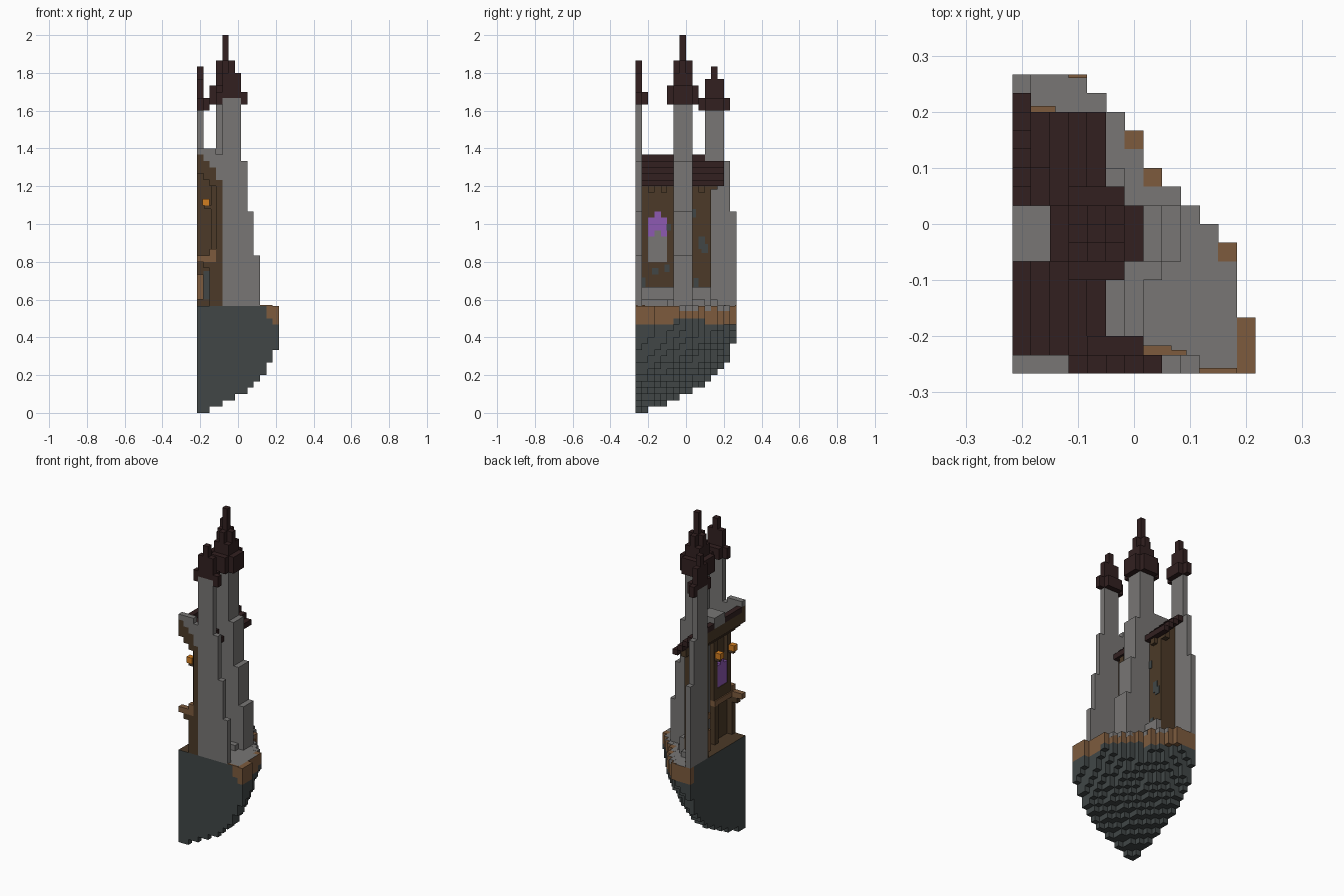
import bpy, bmesh, math
from mathutils import Vector

cube = bpy.data.objects.get("Cube")
if cube:
    bpy.data.objects.remove(cube, do_unlink=True)

V = 1 / 30                      # one block
NX, NY = 13, 16                 # plan size in blocks
FLOOR = 17                      # ground level in blocks


def material(name, rgb):
    m = bpy.data.materials.new(name)
    m.use_nodes = True
    m.diffuse_color = (*rgb, 1)
    bsdf = m.node_tree.nodes["Principled BSDF"]
    bsdf.inputs["Base Color"].default_value = (*rgb, 1)
    bsdf.inputs["Roughness"].default_value = 0.9
    return m


STONE = material("grey stone", (.188, .182, .177))
ROCK = material("dark rock", (.052, .062, .062))
SOIL = material("brown soil", (.205, .105, .048))
WOOD = material("dark wood", (.072, .042, .021))
ROOF = material("roof tiles", (.032, .0145, .0145))
GLASS = material("purple glass", (.27, .10, .45))
LAMP = material("lamp orange", (.65, .21, .015))


def add_box(bm, i0, i1, j0, j1, k0, k1):
    """Box between block coordinates, trimmed to the cut planes."""
    lo = Vector((max(i0, 0) - NX / 2, max(j0, 0) - NY / 2, k0)) * V
    hi = Vector((i1 - NX / 2, j1 - NY / 2, k1)) * V
    if min(hi - lo) <= 1e-6:
        return []
    verts = bmesh.ops.create_cube(bm, size=1)["verts"]
    for v in verts:
        v.co = [(a + b) / 2 + c * (b - a) for a, b, c in zip(lo, hi, v.co)]
    return list({f for v in verts for f in v.link_faces})


def finish(name, bm, mats):
    mesh = bpy.data.meshes.new(name)
    bm.to_mesh(mesh)
    bm.free()
    for m in mats:
        mesh.materials.append(m)
    ob = bpy.data.objects.new(name, mesh)
    bpy.context.collection.objects.link(ob)
    return ob


def part(name, mat, boxes):
    bm = bmesh.new()
    for b in boxes:
        add_box(bm, *b)
    return finish(name, bm, [mat])


# Floating rock: stepped underside of columns, soil at the rim, stone on top
reach = [13] * 3 + [12] * 4 + [11, 10, 9, 8, 7, 7, 6, 5, 4, 0]
bare = {(6, 12), (7, 10), (11, 6)}
bm = bmesh.new()
for j in range(NY):
    for i in range(reach[j]):
        u, w = i / NX, j / NY
        r = math.hypot(u, w)
        low = min(int(6.5 * r + 8.4 * r ** 8 + 13 * u * w + .3), 14)
        rim = i == reach[j] - 1 or i >= reach[j + 1] or (i, j) == (11, 0)
        soil_from = 26 - i if j == 0 else 15 if 6 <= j <= 10 else 14
        inside = i < 3 and j < 11
        if rim:
            add_box(bm, i, i + 1, j, j + 1, low, soil_from)
            top = add_box(bm, i, i + 1, j, j + 1, soil_from, FLOOR)
        else:
            top = add_box(bm, i, i + 1, j, j + 1, low, FLOOR)
        for f in top:
            f.material_index = 1 if rim or low >= 13 else 0
            if f.calc_center_median().z > FLOOR * V - 1e-4:
                soil_top = (i, j) in bare or (i == 12 and j < 3)
                f.material_index = 3 if inside else 1 if soil_top else 2
finish("floating_rock", bm, [ROCK, SOIL, STONE, WOOD])
part("rim_stone_edge", STONE,
     [(reach[j] - 1, reach[j] + .02, j, j + 1, 16.2, 17.02)
      for j in range(7, 15) if (reach[j] - 1, j) not in bare])
part("ground_soil_patches", SOIL,
     [(10, 12, 0, .3, 17, 17.1), (7, 8.5, 1, 1.5, 17, 17.1),
      (8.5, 9.3, 1, 1.25, 17, 17.1), (3, 4, 15.8, 16, 17, 17.1),
      (1, 2.3, 14, 14.3, 17, 17.1)])

# Towers with buttresses stepping down outwards
steps = [40, 32, 25]
part("front_tower", STONE, [(4, 7, 0, 1, FLOOR, 50)] +
     [(7 + n, 8 + n, 0, 1, FLOOR, h) for n, h in enumerate(steps)])
part("middle_tower", STONE, [(3, 6, 6, 9, FLOOR, 50)] +
     [(6 + n, 7 + n, 6, 9, FLOOR, h) for n, h in enumerate(steps)])
part("back_tower", STONE, [(0, 1, 11, 14, FLOOR, 49)] +
     [(0, 1, 14 + n, 15 + n, FLOOR, h) for n, h in enumerate(steps[:2])])


def rect(ci, cj, hi, hj, k0, k1):
    return (ci - hi, ci + hi + 1, cj - hj, cj + hj + 1, k0, k1)


def spire(name, ci, cj, levels, cut=False):
    """Stacked tiers: hanging eaves, clipped square, square, cross and spike."""
    a, b, c, d, e = levels
    boxes = [rect(ci, cj, 2, 1, a + 1, b), rect(ci, cj, 1, 2, a + 1, b),
             rect(ci, cj, 1, 1, b, c),
             rect(ci, cj, 1, 0, c, d), rect(ci, cj, 0, 1, c, d)]
    for s in (-2, 2):
        boxes.append(rect(ci + s, cj, 0, 1, a, a + 1))
        boxes.append(rect(ci, cj + s, 1, 0, a, a + 1))
    if not cut:
        boxes.append(rect(ci, cj, 0, 0, d, e))
    part(name, ROOF, boxes)


spire("front_spire", 5, -1, (49, 51, 54, 56, 56), cut=True)
spire("middle_spire", 4, 7, (49, 52, 54, 56, 60))
spire("back_spire", -1, 12, (48, 50, 53, 55, 55), cut=True)

# Plinth at the foot of the walls
part("plinth", STONE,
     [(4, 6, 1, 6, FLOOR, 20), (6, 7, 1, 5, FLOOR, 18), (6, 8, 5, 6, FLOOR, 18),
      (4, 5, 9, 12, FLOOR, 20), (5, 6, 9, 11, FLOOR, 18),
      (1, 4, 12, 13, FLOOR, 18)])

# Timber walls: side wall with an arched window opening, and the gabled back wall
part("side_wall", WOOD,
     [(3, 4, 0, 2, FLOOR, 37), (3, 4, 5, 6, FLOOR, 37), (3, 4, 2, 5, FLOOR, 24),
      (3, 4, 2, 5, 32, 37), (3, 4, 2, 3, 31, 32), (3, 4, 4, 5, 31, 32),
      (3, 3.5, 2, 5, 24, 27), (3, 4, 9, 12, FLOOR, 37)])
part("back_wall", WOOD, [(i, i + 1, 11, 12, FLOOR, 40 - i) for i in (1, 2)] +
     [(0, 1, 10.8, 11, FLOOR, 40)])
part("window_glass", GLASS,
     [(2.3, 4, 2, 5, 28, 31), (2.3, 4, 3, 4, 31, 32), (2.3, 3.5, 2, 5, 27, 28)])
part("window_panel", STONE, [(3.5, 4, 2, 5, 24, 28), (3.9, 4.05, 3, 4, 28, 29)])
part("window_frame", WOOD,
     [(2.2, 3, j, j + 1, 25, 36) for j in (1, 5)] + [(2.2, 3, 2, 5, 25, 27)])

# Roof: stepped slope on both bays, with stone arches between
bays = [(1, 6), (9, 14)]
part("roof", ROOF,
     [(i, i + 1, a, 11 if i == 0 and b == 14 else b, 40 - i, 41 - i)
      for a, b in bays for i in range(5)])
part("stone_arches", STONE,
     [(i, i + 1, a, b, 40 - i + (a == 0), 42)
      for a, b in [(0, 1), (6, 9)] for i in range(3)] + [(3, 4, 0, 1, 37, 41)])
part("timber_ceiling", WOOD,
     [(i, i + 1, 0, 11, 38 - i, 40 - i) for i in range(3)] +
     [(i, i + 1, 0, 1, 40 - i, 41 - i) for i in range(3)])
part("eave_brackets", WOOD,
     [(4, 4.6, j, j + 1, 35, 36) for j in (2, 4, 10)] + [(3, 4, 12, 13, 35.5, 37)])

# Interior gallery, posts, lamps
part("gallery", SOIL, [(0, 3, 0, 1, 24, 25), (2, 3, 0, 1, 25, 26),
                       (2, 3, 1, 6, 24, 25), (0, 1, 10, 10.8, 24, 25)])
part("gallery_posts", WOOD,
     [(2, 3, j, j + 1, FLOOR, 24) for j in (0, 5)] + [(1, 2, 0, 1, 23, 24)])
part("bench", SOIL, [(0, 1, 10, 10.8, 18, 22)])
part("stone_niche", ROCK, [(1, 2, 10.85, 11, 18, 22.5)])
part("lamps", LAMP, [(.9, 2, j, j + 1, 32.9, 34) for j in (1, 5)])
part("lamp_brackets", WOOD, [(1.2, 2.2, j + .2, j + .8, 32.4, 32.9) for j in (1, 5)])

# Mossy stone patches on the timber, as thin plates
patches = [(2.6, 3.6, 22, 23), (1, 1.6, 20, 21.5), (4.6, 5.4, 22.4, 23.6), (4.9, 5.6, 29, 30),
           (10, 11, 26, 28), (10.5, 11.5, 25.4, 26.8), (9.2, 10, 20, 21.4), (9, 9.6, 31, 32.4)]
part("moss_patches", ROCK, [(4, 4.1, *p) for p in patches])
